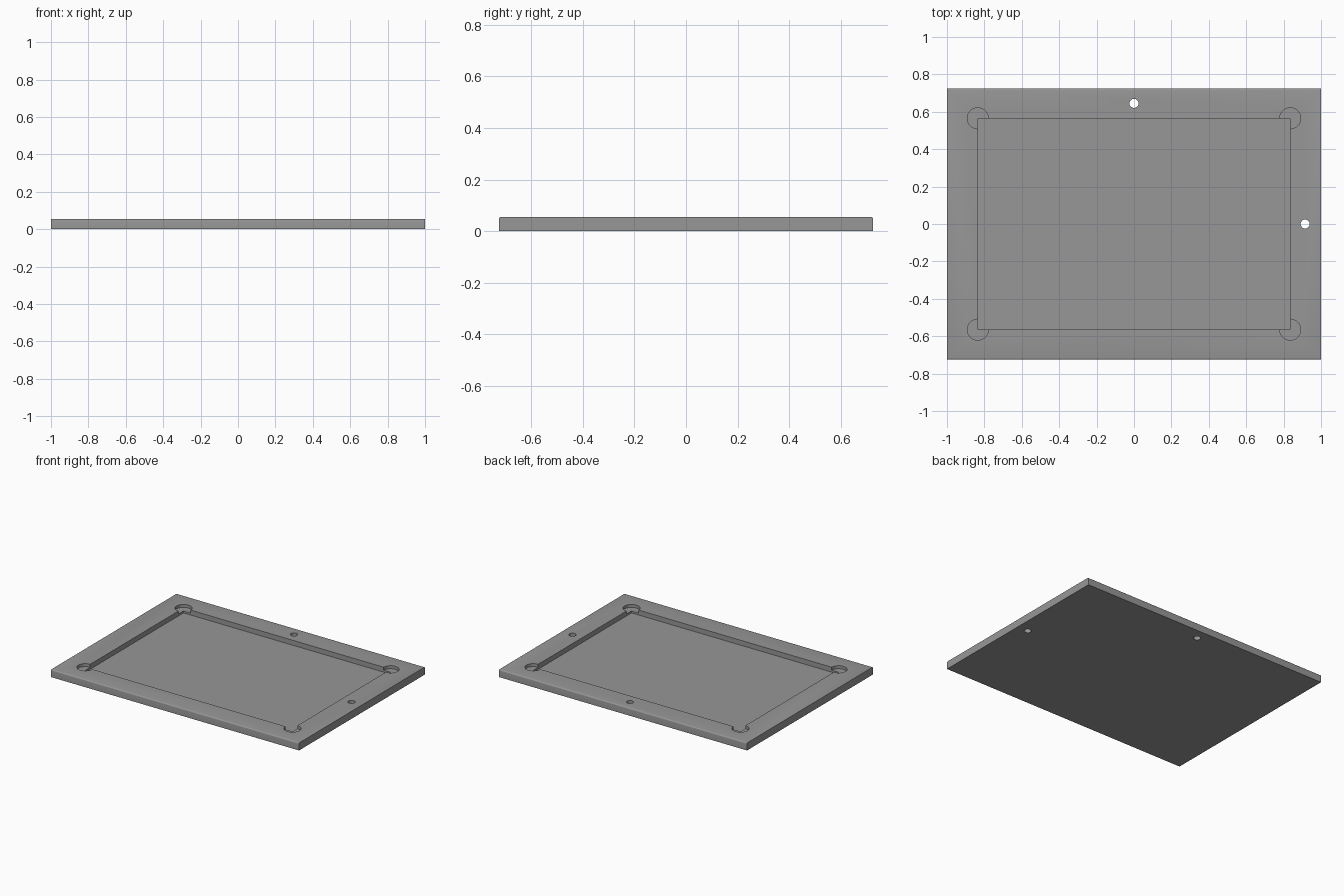
import bpy, bmesh, math
from mathutils import Matrix

if "Cube" in bpy.data.objects:
    bpy.data.objects.remove(bpy.data.objects["Cube"], do_unlink=True)

LENGTH, WIDTH, THICK = 2.0, 1.45, 0.055
POCKET_X, POCKET_Y, POCKET_DEPTH = 0.835, 0.565, 0.036
RELIEF_R, RELIEF_DEPTH = 0.056, 0.022

grey = bpy.data.materials.new("plain grey")
grey.use_nodes = True
grey.diffuse_color = (0.31, 0.31, 0.31, 1)
grey.node_tree.nodes["Principled BSDF"].inputs["Base Color"].default_value = grey.diffuse_color


def make_object(name, bm):
    mesh = bpy.data.meshes.new(name)
    bm.to_mesh(mesh)
    bm.free()
    mesh.materials.append(grey)
    obj = bpy.data.objects.new(name, mesh)
    bpy.context.collection.objects.link(obj)
    return obj


def box(name, sx, sy, z0, z1):
    bm = bmesh.new()
    place = Matrix.Translation((0, 0, (z0 + z1) / 2)) @ Matrix.Diagonal((sx, sy, z1 - z0, 1))
    bmesh.ops.create_cube(bm, size=1, matrix=place)
    return make_object(name, bm)


def cylinder(name, x, y, radius, z0, z1):
    bm = bmesh.new()
    bmesh.ops.create_cone(bm, cap_ends=True, segments=48, radius1=radius, radius2=radius,
                          depth=z1 - z0, matrix=Matrix.Translation((x, y, (z0 + z1) / 2)))
    return make_object(name, bm)


# Board with the two long top edges softened
board = box("tray_board", LENGTH, WIDTH, 0, THICK)
bm = bmesh.new()
bm.from_mesh(board.data)
long_edges = [e for e in bm.edges
              if all(v.co.z > THICK / 2 for v in e.verts)
              and abs(e.verts[0].co.y - e.verts[1].co.y) < 0.01]
bmesh.ops.bevel(bm, geom=long_edges, offset=0.008, segments=4, profile=0.5, affect='EDGES')
bm.to_mesh(board.data)
bm.free()

# Pocket, corner reliefs and the two through holes
cutters = [box("pocket_cutter", 2 * POCKET_X, 2 * POCKET_Y, THICK - POCKET_DEPTH, 0.1)]
for sx in (-1, 1):
    for sy in (-1, 1):
        cutters.append(cylinder("corner_relief_cutter", sx * POCKET_X, sy * POCKET_Y,
                                RELIEF_R, THICK - RELIEF_DEPTH, 0.12))
for x, y in ((0, 0.645), (0.915, 0)):
    cutters.append(cylinder("hole_cutter", x, y, 0.024, -0.05, 0.1))

bpy.context.view_layer.objects.active = board
board.select_set(True)
for cutter in cutters:
    mod = board.modifiers.new("cut", 'BOOLEAN')
    mod.operation = 'DIFFERENCE'
    mod.solver = 'EXACT'
    mod.object = cutter
    bpy.ops.object.modifier_apply(modifier=mod.name)
    bpy.data.objects.remove(cutter, do_unlink=True)

bpy.ops.object.shade_smooth_by_angle(angle=math.radians(30))
